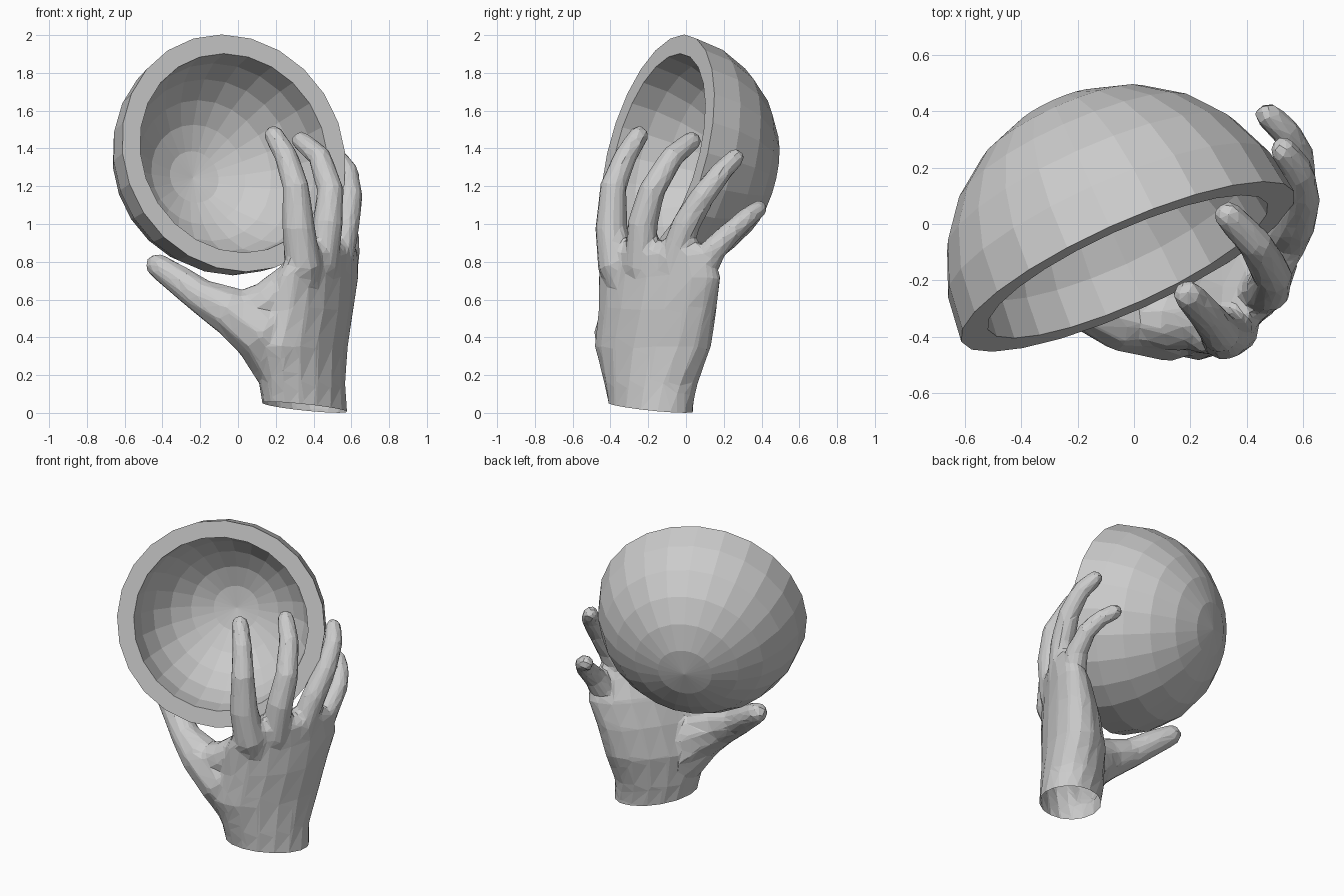
import bpy, bmesh, math
from mathutils import Vector, Matrix

cube = bpy.data.objects.get("Cube")
if cube:
    bpy.data.objects.remove(cube)

# One plain plaster colour for everything
GREY = (0.6, 0.6, 0.6, 1)
plaster = bpy.data.materials.new("plaster_grey")
plaster.use_nodes = True
plaster.diffuse_color = GREY
plaster.node_tree.nodes["Principled BSDF"].inputs["Base Color"].default_value = GREY


def make_object(name, bm):
    bmesh.ops.recalc_face_normals(bm, faces=bm.faces)
    mesh = bpy.data.meshes.new(name)
    bm.to_mesh(mesh)
    bm.free()
    mesh.materials.append(plaster)
    obj = bpy.data.objects.new(name, mesh)
    bpy.context.collection.objects.link(obj)
    return obj


def loft(bm, rings):
    """Skin a closed tube through a list of point rings, capping both ends."""
    loops = [[bm.verts.new(p) for p in ring] for ring in rings]
    n = len(loops[0])
    for low, high in zip(loops, loops[1:]):
        for i in range(n):
            j = (i + 1) % n
            bm.faces.new((low[i], low[j], high[j], high[i]))
    bm.faces.new(loops[0][::-1])
    bm.faces.new(loops[-1])


def digit(bm, path, sides=10):
    """Tapered finger along (x, y, z, radius) points, with a rounded tip."""
    pts = [Vector(p[:3]) for p in path]
    radii = [p[3] for p in path]
    aim = (pts[-1] - pts[-2]).normalized()
    tip, r = pts[-1], radii[-1]
    pts += [tip + aim * r * 0.5, tip + aim * r * 0.9]
    radii += [r * 0.85, r * 0.45]
    rings = []
    for i, (p, r) in enumerate(zip(pts, radii)):
        d = (pts[min(i + 1, len(pts) - 1)] - pts[max(i - 1, 0)]).normalized()
        side = d.cross(Vector((0.5, 0.87, 0))).normalized()
        up = d.cross(side)
        rings.append([p + r * (math.cos(a) * side + math.sin(a) * up)
                      for a in (math.tau * k / sides for k in range(sides))])
    loft(bm, rings)


# Bowl: half a thick shell, turned to face front and slightly upward
SEG, RINGS, OUTER, INNER = 24, 6, 0.647, 0.543
axis = Vector((-0.40, 0.885, -0.24)).normalized()
place = Matrix.Translation((-0.022, -0.151, 1.375)) @ axis.to_track_quat('Z', 'Y').to_matrix().to_4x4()
bm = bmesh.new()
profile = []
for radius, steps in ((OUTER, range(RINGS, -1, -1)), (INNER, range(RINGS + 1))):
    for k in steps:
        a = math.pi / 2 * k / RINGS
        profile.append(bm.verts.new((radius * math.cos(a), 0, radius * math.sin(a))))
edges = [bm.edges.new(pair) for pair in zip(profile, profile[1:])]
bmesh.ops.spin(bm, geom=profile + edges, cent=(0, 0, 0), axis=(0, 0, 1),
               angle=math.tau, steps=SEG)
bmesh.ops.remove_doubles(bm, verts=bm.verts, dist=0.001)
bmesh.ops.transform(bm, matrix=place, verts=bm.verts)
make_object("bowl", bm)

# Palm and wrist: x, y, z, half width, half thickness, turn in degrees
palm = [(0.355, -0.185, -0.12, 0.255, 0.19, 45),
        (0.355, -0.185, 0.02, 0.255, 0.19, 45),
        (0.34, -0.185, 0.15, 0.275, 0.195, 52),
        (0.335, -0.175, 0.35, 0.345, 0.195, 58),
        (0.38, -0.15, 0.55, 0.35, 0.175, 60),
        (0.42, -0.14, 0.72, 0.37, 0.14, 60),
        (0.455, -0.165, 0.85, 0.32, 0.10, 60),
        (0.46, -0.17, 0.91, 0.27, 0.05, 60)]
bm = bmesh.new()
rings = []
for x, y, z, wide, thick, turn in palm:
    spin = Matrix.Rotation(math.radians(turn), 3, 'Z')
    ring = []
    for k in range(16):
        a = math.tau * k / 16
        ring.append(spin @ Vector((wide * math.cos(a), thick * math.sin(a), 0)) + Vector((x, y, z)))
    rings.append(ring)
loft(bm, rings)

# Fingers, thumb and the web beside the thumb
index = [(0.36, -0.3, 0.55, 0.05), (0.345, -0.37, 0.78, 0.1), (0.32, -0.395, 0.98, 0.088),
         (0.305, -0.385, 1.2, 0.072), (0.255, -0.32, 1.36, 0.062), (0.19, -0.25, 1.47, 0.054)]
middle = [(0.43, -0.2, 0.58, 0.05), (0.44, -0.24, 0.78, 0.09), (0.475, -0.23, 1.0, 0.082),
          (0.49, -0.18, 1.18, 0.072), (0.43, -0.07, 1.36, 0.062), (0.335, 0.03, 1.44, 0.053)]
ring_finger = [(0.48, -0.08, 0.58, 0.05), (0.52, -0.08, 0.77, 0.085), (0.57, 0.0, 1.0, 0.076),
               (0.595, 0.09, 1.15, 0.066), (0.58, 0.19, 1.28, 0.058), (0.53, 0.26, 1.35, 0.05)]
little = [(0.47, 0.0, 0.52, 0.05), (0.545, 0.06, 0.72, 0.085), (0.58, 0.15, 0.87, 0.069),
          (0.58, 0.25, 0.97, 0.058), (0.535, 0.33, 1.04, 0.053), (0.475, 0.385, 1.08, 0.048)]
thumb = [(0.33, -0.2, 0.1, 0.12), (0.23, -0.27, 0.27, 0.165), (0.12, -0.32, 0.44, 0.172),
         (-0.06, -0.32, 0.55, 0.13), (-0.2, -0.27, 0.62, 0.094), (-0.33, -0.2, 0.715, 0.08),
         (-0.425, -0.155, 0.78, 0.066)]
web = [(-0.02, -0.32, 0.52, 0.11), (0.15, -0.34, 0.59, 0.11), (0.3, -0.33, 0.7, 0.11)]
for path in (index, middle, ring_finger, little, thumb, web):
    digit(bm, path)
hand = make_object("hand", bm)

# Fuse the parts into one skin, then facet it
fuse = hand.modifiers.new("fuse", 'REMESH')
fuse.mode = 'VOXEL'
fuse.voxel_size = 0.016
soften = hand.modifiers.new("soften", 'SMOOTH')
soften.iterations = 6
facet = hand.modifiers.new("facet", 'DECIMATE')
facet.ratio = 0.055

# Slice the wrist on a slant and leave it open
bpy.context.view_layer.update()
bm = bmesh.new()
bm.from_object(hand, bpy.context.evaluated_depsgraph_get())
bmesh.ops.bisect_plane(bm, geom=bm.verts[:] + bm.edges[:] + bm.faces[:], dist=0.0001,
                       plane_co=(0.355, -0.185, 0.029), plane_no=(0.08, 0.08, 1),
                       clear_inner=True)
hand.modifiers.clear()
bm.to_mesh(hand.data)
bm.free()
